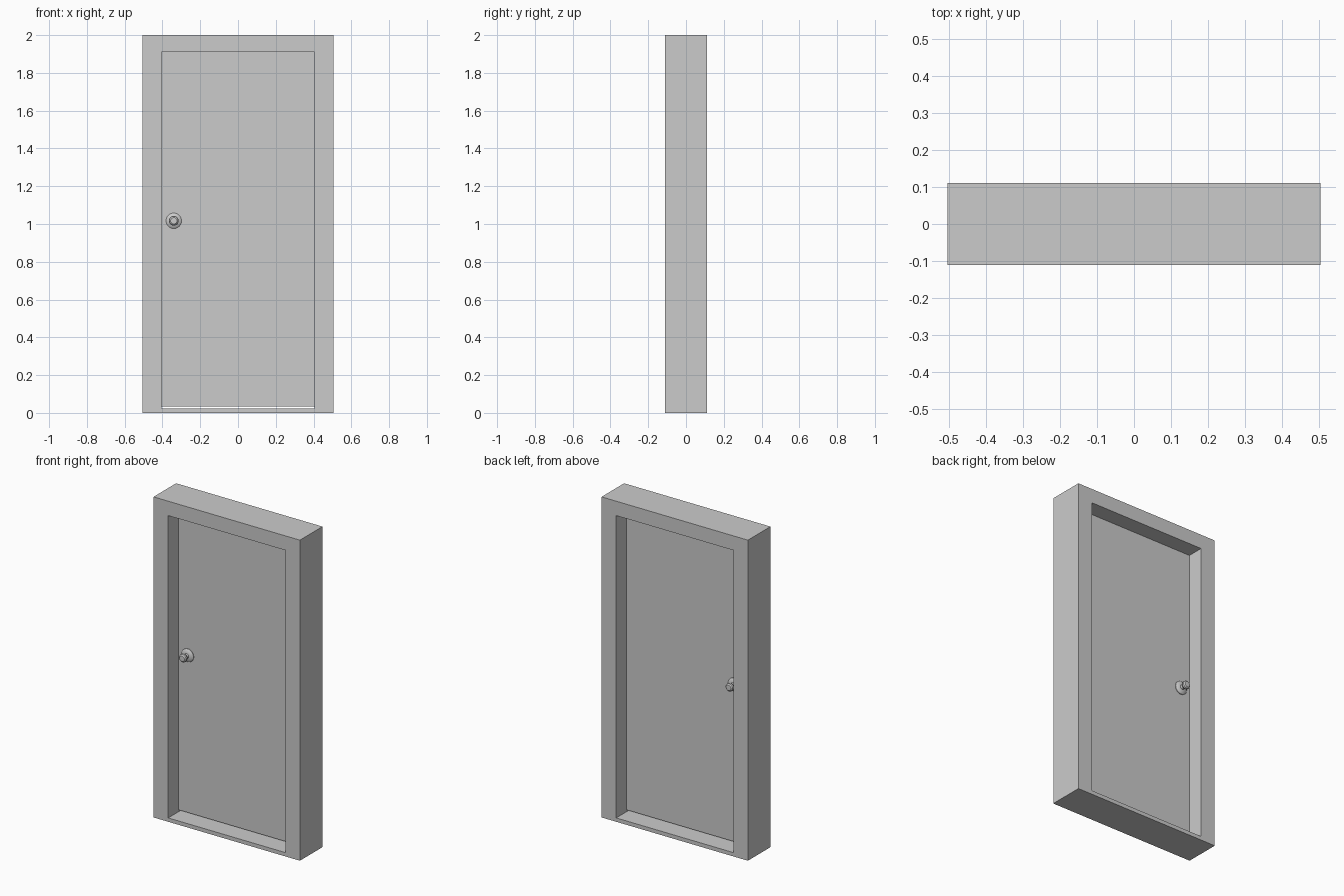
import bpy, bmesh, math

if "Cube" in bpy.data.objects:
    bpy.data.objects.remove(bpy.data.objects["Cube"])

HALF_W, HALF_D, HEIGHT = 0.505, 0.111, 2.0
OPEN_W, SILL, HEAD = 0.404, 0.024, 1.91
DOOR_T = 0.008          # half thickness of the door leaf


def finish(name, bm):
    bmesh.ops.recalc_face_normals(bm, faces=bm.faces)
    mesh = bpy.data.meshes.new(name)
    bm.to_mesh(mesh)
    bm.free()
    obj = bpy.data.objects.new(name, mesh)
    bpy.context.collection.objects.link(obj)
    return obj


def rect(w, z0, z1):
    return [(-w, z0), (w, z0), (w, z1), (-w, z1)]


# Door frame: rectangular ring extruded through the wall depth
bm = bmesh.new()
loops = [[bm.verts.new((x, y, z)) for x, z in r]
         for y in (-HALF_D, HALF_D)
         for r in (rect(HALF_W, 0, HEIGHT), rect(OPEN_W, SILL, HEAD))]
fo, fi, bo, bi = loops
for a, b in ((fo, fi), (bo, bi), (fo, bo), (fi, bi)):
    for i in range(4):
        j = (i + 1) % 4
        bm.faces.new((a[i], a[j], b[j], b[i]))
finish("door_frame", bm)

# Door leaf: thin panel with a small gap above the sill
bm = bmesh.new()
bmesh.ops.create_cube(bm, size=1)
z0 = 0.035
for v in bm.verts:
    v.co = (v.co.x * 2 * OPEN_W, v.co.y * 2 * DOOR_T,
            z0 + (v.co.z + 0.5) * (HEAD - z0))
finish("door_leaf", bm)

# Door knobs: lathed rosette, neck and grip on each face
PROFILE = [(0, 0), (0.041, 0), (0.041, 0.004), (0.031, 0.012), (0.015, 0.014),
           (0.013, 0.030), (0.022, 0.036), (0.026, 0.044), (0.024, 0.053),
           (0.017, 0.059), (0, 0.060)]


def knob(name, side):
    bm = bmesh.new()
    verts = [bm.verts.new((r, side * d, 0)) for r, d in PROFILE]
    edges = [bm.edges.new(p) for p in zip(verts, verts[1:])]
    bmesh.ops.spin(bm, geom=verts + edges, cent=(0, 0, 0), axis=(0, 1, 0),
                   angle=math.tau, steps=24, use_merge=True)
    bmesh.ops.remove_doubles(bm, verts=bm.verts, dist=1e-5)
    obj = finish(name, bm)
    obj.location = (-0.34, side * DOOR_T, 1.017)
    bpy.ops.object.select_all(action='DESELECT')
    obj.select_set(True)
    bpy.context.view_layer.objects.active = obj
    bpy.ops.object.shade_smooth_by_angle(angle=math.radians(35))


knob("front_knob", -1)
knob("back_knob", 1)
